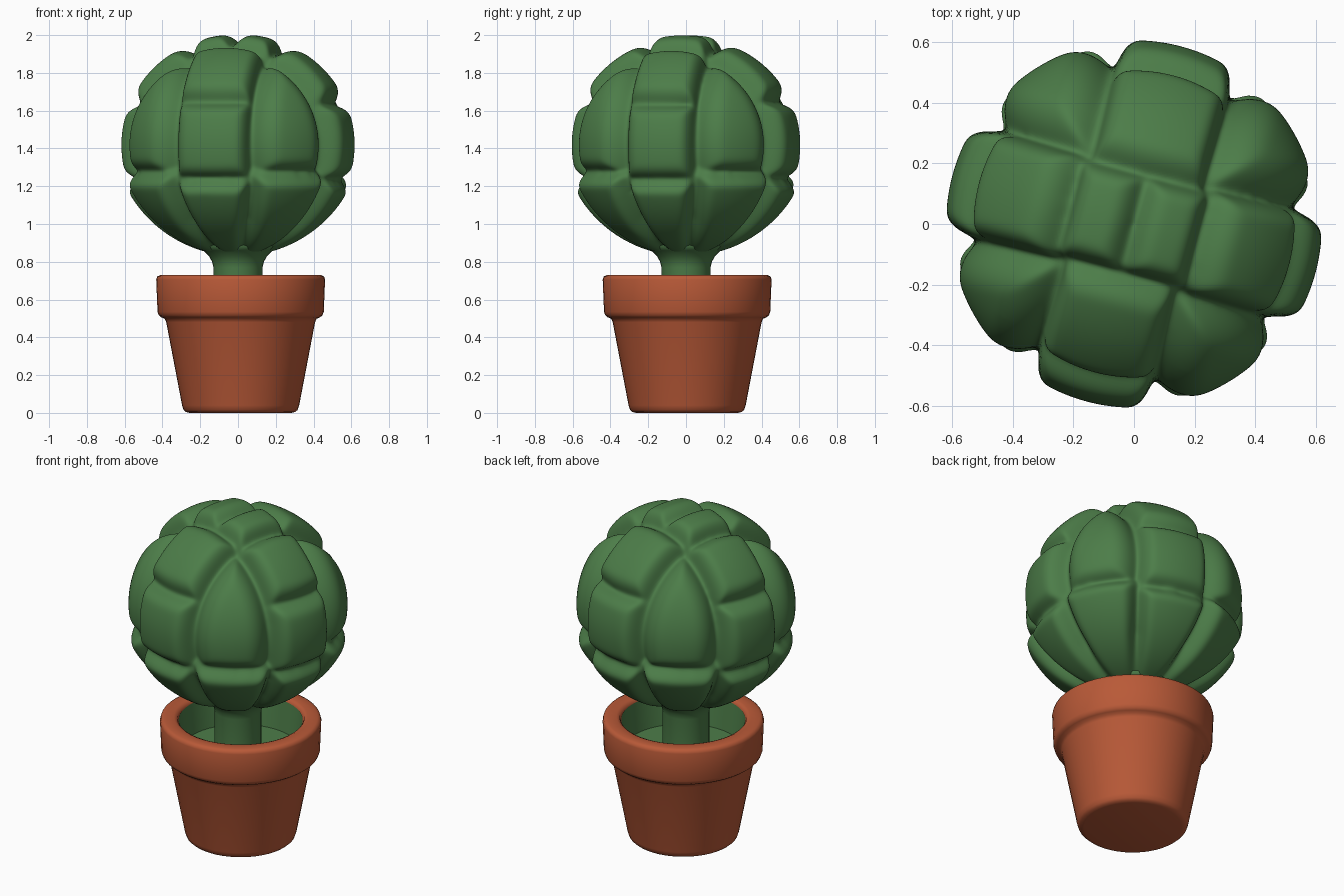
import bpy, bmesh, math
from mathutils import Vector, Matrix

if "Cube" in bpy.data.objects:
    bpy.data.objects.remove(bpy.data.objects["Cube"])


def material(name, rgb):
    m = bpy.data.materials.new(name)
    m.diffuse_color = (*rgb, 1)
    m.use_nodes = True
    m.node_tree.nodes["Principled BSDF"].inputs["Base Color"].default_value = m.diffuse_color
    return m


GREEN = material("leaf green", (0.073, 0.205, 0.066))
CLAY = material("terracotta", (0.485, 0.101, 0.039))


def finish(name, bm, mat, angle):
    me = bpy.data.meshes.new(name)
    bm.to_mesh(me)
    bm.free()
    ob = bpy.data.objects.new(name, me)
    bpy.context.collection.objects.link(ob)
    me.materials.append(mat)
    bpy.ops.object.select_all(action='DESELECT')
    ob.select_set(True)
    bpy.context.view_layer.objects.active = ob
    bpy.ops.object.shade_smooth_by_angle(angle=math.radians(angle))
    return ob


def lathe(name, profile, mat, centre=(0, 0), sides=48, angle=60):
    """Spin an (r, z) profile around the vertical axis."""
    bm = bmesh.new()
    vs = [bm.verts.new((r, 0, z)) for r, z in profile]
    es = [bm.edges.new(p) for p in zip(vs, vs[1:])]
    bmesh.ops.spin(bm, geom=vs + es, cent=(0, 0, 0), axis=(0, 0, 1),
                   angle=2 * math.pi, steps=sides, use_duplicate=False)
    bmesh.ops.remove_doubles(bm, verts=bm.verts, dist=1e-5)
    bmesh.ops.recalc_face_normals(bm, faces=bm.faces)
    bmesh.ops.translate(bm, verts=bm.verts, vec=(*centre, 0))
    return finish(name, bm, mat, angle)


# pot with thick rim, open on top
POT = (0.014, 0.006)
lathe("pot", [(0, 0), (0.27, 0), (0.29, 0.005), (0.302, 0.016), (0.31, 0.04),
              (0.394, 0.48), (0.402, 0.498), (0.42, 0.506), (0.433, 0.516),
              (0.44, 0.535), (0.447, 0.705), (0.442, 0.722), (0.425, 0.73),
              (0.37, 0.73), (0.352, 0.722), (0.346, 0.705), (0.325, 0.525),
              (0, 0.525)], CLAY, POT)

# green planting bed and inner lining
lathe("pot_lining", [(0, 0.53), (0.325, 0.53), (0.344, 0.71)], GREEN, POT,
      angle=40)

# stem flaring into the crown
lathe("stem", [(0.13, 0.52), (0.13, 0.77), (0.137, 0.80), (0.154, 0.83),
               (0.185, 0.86), (0.215, 0.88), (0.2, 0.95)],
      GREEN, sides=32, angle=80)

# crown: sphere cut into pillowy blocks by grooves
HALF_U, HALF_V = 0.35, 0.385   # half widths of the two pairs of columns
TOP_U, TOP_V = 0.43, 0.33      # half size of the crowning pair of blocks
TURN = Matrix.Rotation(math.radians(15), 3, 'Z')


def groove(d, width):
    return (1 - min(max(d, 0) / width, 1)) ** 2


def crown_radius(d):
    q = TURN @ d
    a, b, w = abs(q.x), abs(q.y), q.z
    along_v = b / TOP_V > a / TOP_U
    side, main, half, top = ((a, b, HALF_V, TOP_V) if along_v
                             else (b, a, HALF_U, TOP_U))
    rho = max(math.hypot(a, b), 1e-6)
    floor = -0.33 if side / rho < half else -0.27
    cut, wide_v, wide_h = 0.105, 0.15, 0.15
    if w < floor:                              # lower tapering lobes
        dv = min(abs(a - HALF_V * rho), abs(b - HALF_U * rho))
        dh = floor - w
        radius = 0.64 - 0.07 * max(0, -w - 0.3)
        cut *= min(1, rho / 0.7) ** 1.5        # grooves fade into the stem
        wide_v, wide_h = 0.04 + 0.1 * rho, 0.09
    else:
        radius = 0.62 - 0.035 * max(w, 0) ** 2
        if w > 0 and a < TOP_U and b < TOP_V:  # crowning pair
            dv, dh = min(TOP_V - b, TOP_U - a), a
        elif a > HALF_V and b > HALF_U:        # diagonal lobes
            dv, dh = min(a - HALF_V, b - HALF_U), w - floor
            radius = 0.607 - 0.05 * max(w, 0) ** 2
            wide_v = 0.23
        else:                                  # axial columns, two blocks each
            split = 0.41 if along_v else 0.38
            dv, dh = half - side, min(abs(w - split), w - floor)
            if along_v:
                radius -= 0.014
            if w > split:
                dh = min(dh, main - top)
    return radius - max(cut * groove(dv, wide_v), 0.07 * groove(dh, wide_h))


bm = bmesh.new()
bmesh.ops.create_icosphere(bm, subdivisions=7, radius=1)
for v in bm.verts:
    d = v.co.normalized()
    v.co = d * crown_radius(d) + Vector((0, 0, 1.42))
for _ in range(8):
    bmesh.ops.smooth_vert(bm, verts=bm.verts, factor=0.5,
                          use_axis_x=True, use_axis_y=True, use_axis_z=True)
finish("crown", bm, GREEN, 180)
